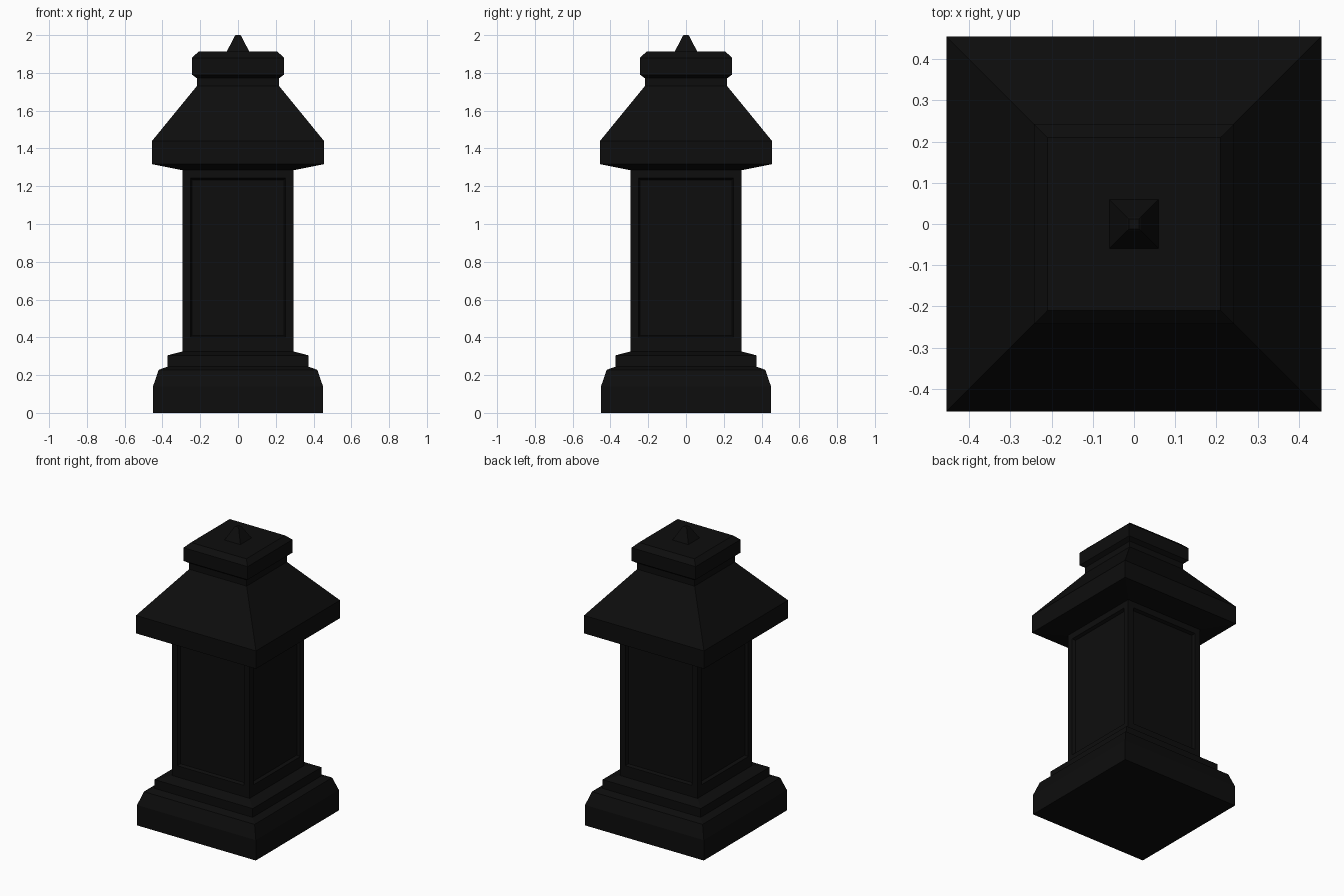
import bpy, bmesh

if "Cube" in bpy.data.objects:
    bpy.data.objects.remove(bpy.data.objects["Cube"])

black = bpy.data.materials.new("black_stone")
black.diffuse_color = (0.004, 0.004, 0.004, 1)
black.use_nodes = True
black.node_tree.nodes["Principled BSDF"].inputs["Base Color"].default_value = black.diffuse_color


def square_stack(name, profile, bottom=False, top=False, panel=None):
    """Loft square rings given as (half width, z); optionally recess a panel in each side."""
    bm = bmesh.new()
    rings = [[bm.verts.new((sx * r, sy * r, z))
              for sx, sy in ((-1, -1), (1, -1), (1, 1), (-1, 1))]
             for r, z in profile]
    sides = []
    for a, b in zip(rings, rings[1:]):
        for i in range(4):
            j = (i + 1) % 4
            sides.append(bm.faces.new((a[i], a[j], b[j], b[i])))
    if bottom:
        bm.faces.new(rings[0][::-1])
    if top:
        bm.faces.new(rings[-1])
    bm.normal_update()
    if panel:
        margin, bevel, depth = panel
        for f in sides[4:8]:
            bmesh.ops.inset_individual(bm, faces=[f], thickness=margin)
            bmesh.ops.inset_individual(bm, faces=[f], thickness=bevel, depth=-depth)
    mesh = bpy.data.meshes.new(name)
    bm.to_mesh(mesh)
    bm.free()
    mesh.materials.append(black)
    obj = bpy.data.objects.new(name, mesh)
    bpy.context.collection.objects.link(obj)
    return obj


# Stepped plinth
square_stack("base", [(0.45, 0), (0.45, 0.14), (0.42, 0.228), (0.372, 0.245),
                      (0.372, 0.305), (0.295, 0.325)], bottom=True)

# Shaft with a recessed panel on each face
square_stack("shaft", [(0.295, 0.325), (0.295, 0.36), (0.295, 1.285)],
             panel=(0.06, 0.012, 0.02))

# Overhanging sloped roof
square_stack("roof", [(0.295, 1.285), (0.455, 1.317), (0.455, 1.44), (0.218, 1.73)])

# Neck and chamfered cap
square_stack("cap", [(0.218, 1.73), (0.218, 1.772), (0.243, 1.79),
                     (0.243, 1.88), (0.21, 1.912), (0.06, 1.912)])

# Small pyramid finial
square_stack("finial", [(0.06, 1.912), (0.017, 1.995), (0.012, 2.0)], top=True)
